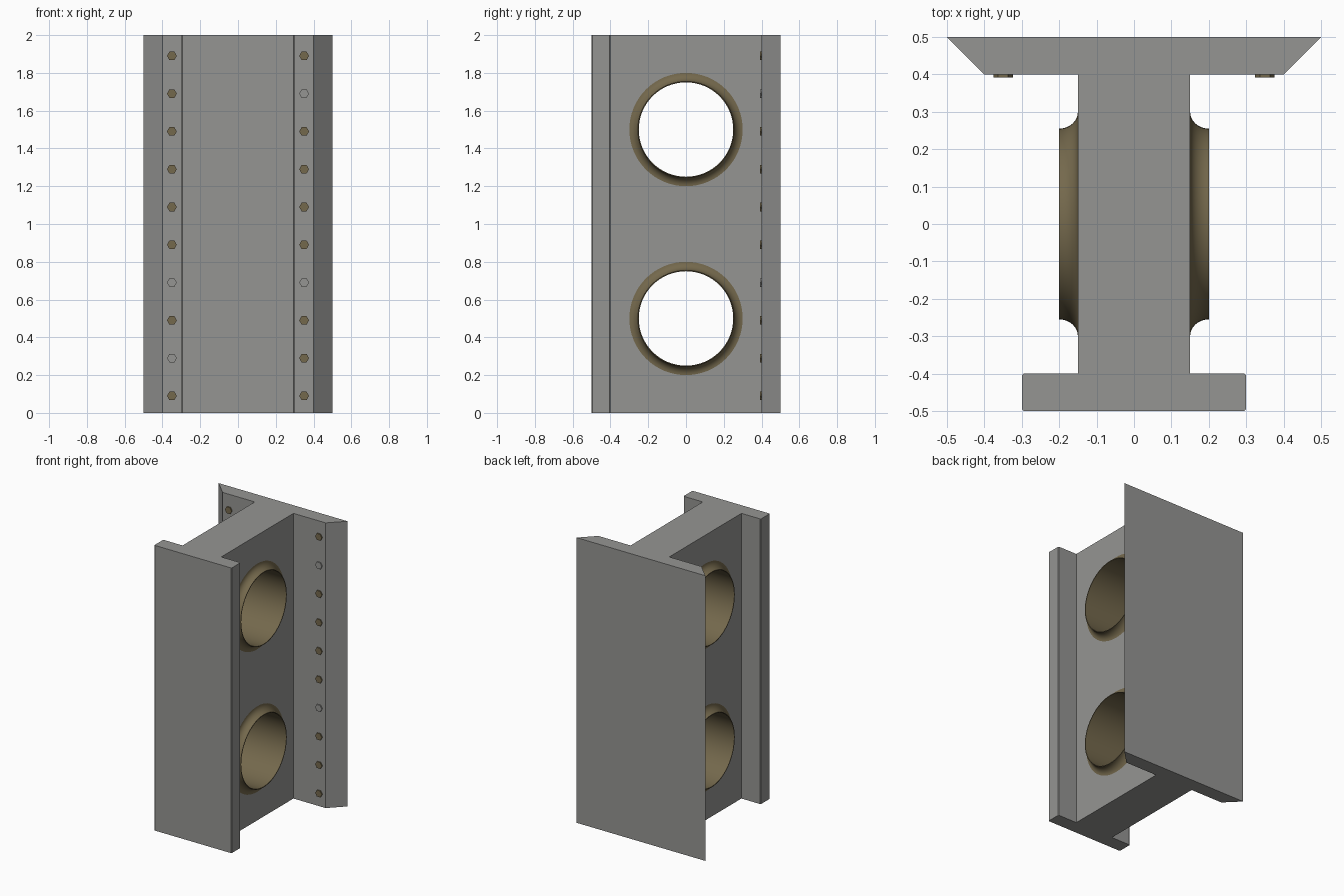
import bpy, bmesh, math
from mathutils import Matrix

if "Cube" in bpy.data.objects:
    bpy.data.objects.remove(bpy.data.objects["Cube"])


def material(name, rgb):
    m = bpy.data.materials.new(name)
    m.diffuse_color = (*rgb, 1)
    m.use_nodes = True
    m.node_tree.nodes["Principled BSDF"].inputs["Base Color"].default_value = m.diffuse_color
    return m


STEEL = material("grey steel", (0.30, 0.30, 0.29))
BRASS = material("dull brass", (0.175, 0.14, 0.073))
HOLES = (0.5, 1.5)


def make_object(name, bm, mat):
    bmesh.ops.recalc_face_normals(bm, faces=bm.faces)
    me = bpy.data.meshes.new(name)
    bm.to_mesh(me)
    bm.free()
    me.materials.append(mat)
    ob = bpy.data.objects.new(name, me)
    bpy.context.collection.objects.link(ob)
    return ob


def activate(ob):
    bpy.ops.object.select_all(action='DESELECT')
    ob.select_set(True)
    bpy.context.view_layer.objects.active = ob


# Beam: half cross-section mirrored in x, then extruded upward
half = [(0.295, -0.5), (0.3, -0.495), (0.3, -0.405), (0.295, -0.4),
        (0.15, -0.4), (0.15, 0.4), (0.4, 0.4), (0.5, 0.5)]
outline = half + [(-x, y) for x, y in reversed(half)]
bm = bmesh.new()
face = bm.faces.new([bm.verts.new((x, y, 0)) for x, y in outline])
ext = bmesh.ops.extrude_face_region(bm, geom=[face])
bmesh.ops.translate(bm, vec=(0, 0, 2),
                    verts=[v for v in ext['geom'] if isinstance(v, bmesh.types.BMVert)])
beam = make_object("beam", bm, STEEL)

# Round openings cut through the web
bm = bmesh.new()
for z in HOLES:
    bmesh.ops.create_cone(bm, cap_ends=True, segments=64, radius1=0.27, radius2=0.27, depth=0.6,
                          matrix=Matrix.Translation((0, 0, z)) @ Matrix.Rotation(math.pi / 2, 4, 'Y'))
cutter = make_object("opening_cutter", bm, STEEL)
cutter.hide_render = True
mod = beam.modifiers.new("openings", 'BOOLEAN')
mod.operation = 'DIFFERENCE'
mod.solver = 'EXACT'
mod.object = cutter
activate(beam)
bpy.ops.object.modifier_apply(modifier=mod.name)
bpy.data.objects.remove(cutter)

# Collars: flared lip on both sides joined by a tube, turned about the x axis
fillet = []
for i in range(9):
    t = math.pi / 2 * i / 8
    fillet.append((0.2 - 0.05 * math.cos(t), 0.3 - 0.045 * math.sin(t)))
right = fillet + [(0.2, 0.25)]
profile = right + [(-x, r) for x, r in reversed(right)]
SEG = 64
for n, z in enumerate(HOLES):
    bm = bmesh.new()
    rings = []
    for x, r in profile:
        rings.append([bm.verts.new((x, r * math.cos(math.tau * k / SEG),
                                    z + r * math.sin(math.tau * k / SEG))) for k in range(SEG)])
    for a, b in zip(rings, rings[1:]):
        for k in range(SEG):
            j = (k + 1) % SEG
            # flip chosen so that normals face the open bore and the outer lip
            bm.faces.new((a[k], a[j], b[j], b[k]))
    # close the hidden side so that the normals are well defined
    a, b = rings[-1], rings[0]
    for k in range(SEG):
        j = (k + 1) % SEG
        bm.faces.new((a[k], a[j], b[j], b[k]))
    collar = make_object(f"collar_{n + 1}", bm, BRASS)
    activate(collar)
    bpy.ops.object.shade_smooth_by_angle(angle=math.radians(35))

# Hexagonal bolt heads on the rear flange; a few are plain steel
plain = {(-1, 1), (-1, 3), (1, 3), (1, 8)}
for side, label in ((-1, "left"), (1, "right")):
    for i in range(10):
        bm = bmesh.new()
        bmesh.ops.create_cone(bm, cap_ends=True, segments=6, radius1=0.026, radius2=0.026, depth=0.02,
                              matrix=Matrix.Translation((side * 0.35, 0.402, 0.09 + 0.2 * i))
                              @ Matrix.Rotation(math.pi / 2, 4, 'X')
                              @ Matrix.Rotation(math.pi / 2, 4, 'Z'))
        make_object(f"bolt_{label}_{i + 1}", bm, STEEL if (side, i) in plain else BRASS)
